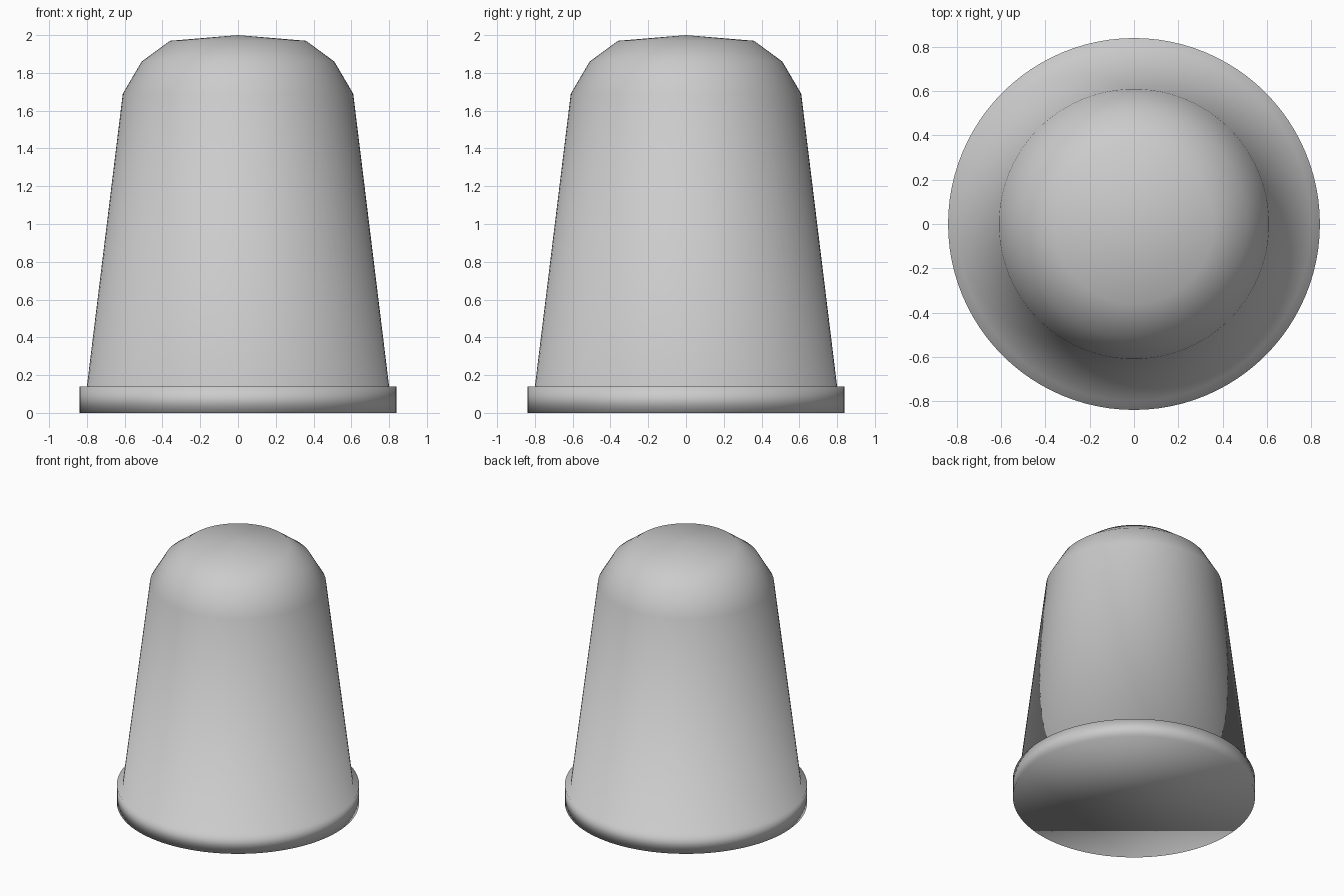
import bpy
import bmesh
from math import cos, sin, tau

default_cube = bpy.data.objects.get("Cube")
if default_cube:
    bpy.data.objects.remove(default_cube, do_unlink=True)

SEGMENTS = 96


def make_material(name, colour):
    mat = bpy.data.materials.new(name)
    mat.use_nodes = True
    mat.diffuse_color = colour
    mat.node_tree.nodes["Principled BSDF"].inputs["Base Color"].default_value = colour
    return mat


def lathe(name, profile, apex_z, material):
    """Turn (radius, height) rings into a closed solid ending in a point."""
    bm = bmesh.new()
    rings = [[bm.verts.new((r * cos(tau * i / SEGMENTS), r * sin(tau * i / SEGMENTS), z))
              for i in range(SEGMENTS)] for r, z in profile]
    apex = bm.verts.new((0, 0, apex_z))
    for i in range(SEGMENTS):
        j = (i + 1) % SEGMENTS
        for low, high in zip(rings, rings[1:]):
            bm.faces.new((low[i], low[j], high[j], high[i]))
        bm.faces.new((rings[-1][i], rings[-1][j], apex))
    bm.faces.new(rings[0][::-1])  # flat underside
    for face in bm.faces:
        face.smooth = True
    mesh = bpy.data.meshes.new(name)
    bm.to_mesh(mesh)
    bm.free()
    mesh.materials.append(material)
    obj = bpy.data.objects.new(name, mesh)
    bpy.context.collection.objects.link(obj)
    return obj


grey = make_material("light grey", (0.6, 0.6, 0.6, 1))

# Base rim, narrow ledge, tapered wall and rounded shoulder in one skin
profile = [
    (0.84, 0), (0.84, 0.14),
    (0.80, 0.14), (0.61, 1.69),
    (0.51, 1.86), (0.36, 1.97),
]
lathe("thimble", profile, 2.0, grey)
